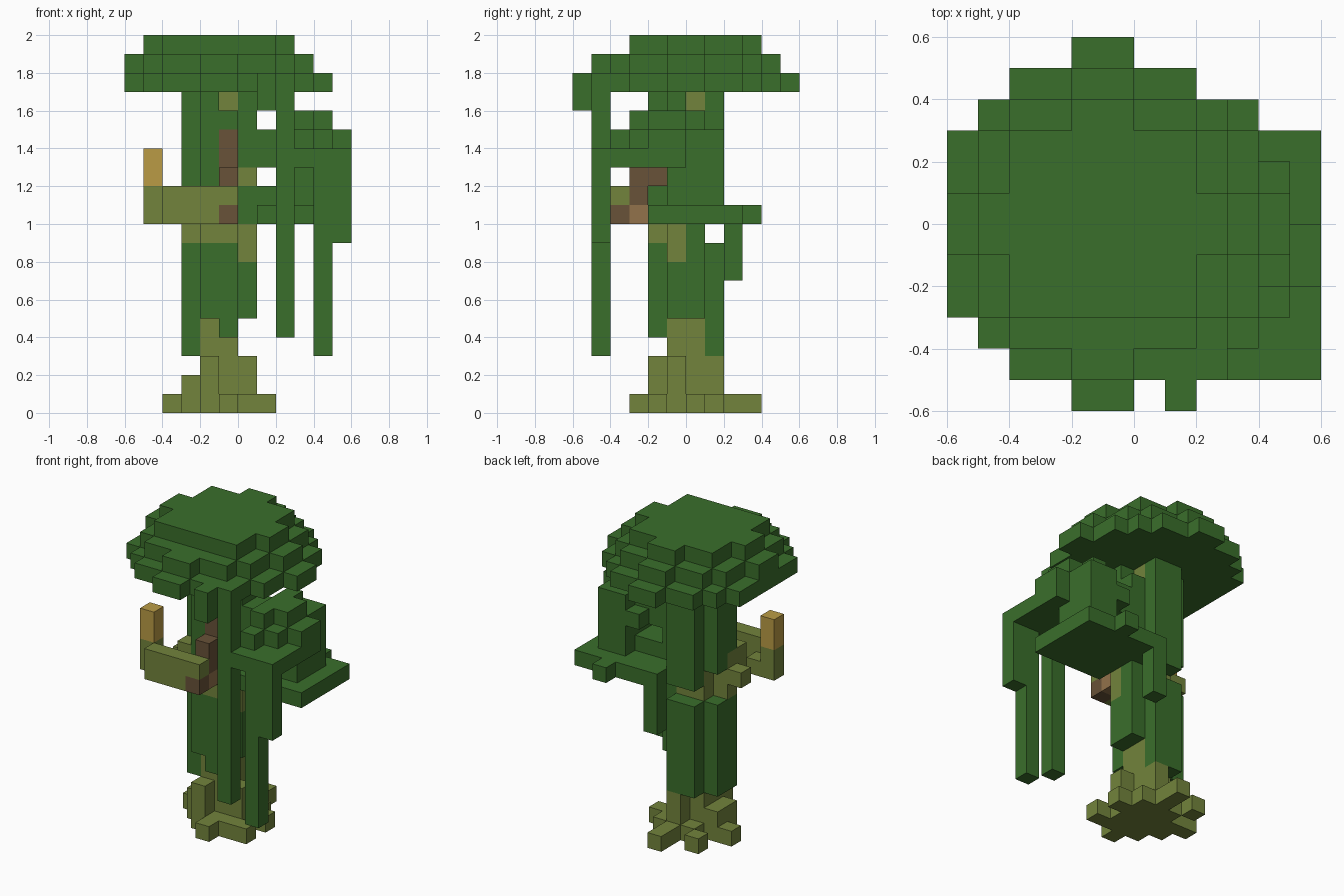
import bpy
import bmesh
from itertools import product
from mathutils import Vector

default_cube = bpy.data.objects.get("Cube")
if default_cube:
    bpy.data.objects.remove(default_cube, do_unlink=True)

UNIT = 0.1  # edge length of one block


def make_material(name, colour):
    material = bpy.data.materials.new(name)
    material.use_nodes = True
    rgba = (*colour, 1)
    material.diffuse_color = rgba
    material.node_tree.nodes["Principled BSDF"].inputs["Base Color"].default_value = rgba
    return material


leaf_green = make_material("leaf green", (0.042, 0.156, 0.024))
moss_olive = make_material("moss olive", (0.17, 0.23, 0.045))
golden_wood = make_material("golden wood", (0.49, 0.33, 0.06))
dark_bark = make_material("dark bark", (0.14, 0.085, 0.04))
tan_bark = make_material("tan bark", (0.29, 0.17, 0.07))

occupied = set()  # cells already taken by earlier parts


def build_blocks(name, material, boxes):
    """Fuse boxes (x range, y range, z range in blocks) into one clean shell."""
    cells = set()
    for x, y, z in boxes:
        cells.update(product(range(*x), range(*y), range(*z)))
    cells -= occupied
    occupied.update(cells)
    bm = bmesh.new()
    corners = {}

    def corner(point):
        key = tuple(point)
        if key not in corners:
            corners[key] = bm.verts.new(Vector(key) * UNIT)
        return corners[key]

    for cell in sorted(cells):
        for axis, side in product(range(3), (0, 1)):
            neighbour = list(cell)
            neighbour[axis] += 2 * side - 1
            if tuple(neighbour) in cells:
                continue
            u, v = (axis + 1) % 3, (axis + 2) % 3
            loop = []
            for du, dv in ((0, 0), (1, 0), (1, 1), (0, 1)):
                point = list(cell)
                point[axis] += side
                point[u] += du
                point[v] += dv
                loop.append(corner(point))
            bm.faces.new(loop if side else loop[::-1])
    mesh = bpy.data.meshes.new(name)
    bm.to_mesh(mesh)
    bm.free()
    mesh.materials.append(material)
    obj = bpy.data.objects.new(name, mesh)
    bpy.context.collection.objects.link(obj)
    return obj


# Stepped canopy
build_blocks("canopy_bottom", leaf_green, [
    ((-6, 4), (-3, 3), (17, 18)), ((-5, 3), (-4, 4), (17, 18)),
    ((-4, 2), (-5, 5), (17, 18)), ((-2, 0), (-6, 6), (17, 18)),
    ((4, 5), (-1, 1), (17, 18)),
])
build_blocks("canopy_middle", leaf_green, [
    ((-5, 3), (-3, 3), (18, 19)), ((-4, 2), (-4, 4), (18, 19)),
    ((-2, 0), (-5, 5), (18, 19)), ((-6, 4), (-1, 1), (18, 19)),
])
build_blocks("canopy_top", leaf_green, [
    ((-4, 2), (-3, 3), (19, 20)), ((-5, 3), (-1, 1), (19, 20)),
    ((-2, 0), (3, 4), (19, 20)),
])

# Inner trunk, bare band and roots
build_blocks("trunk_core", moss_olive, [((-2, 0), (-1, 1), (0, 17))])
build_blocks("bare_band", moss_olive, [
    ((-2, 0), (-2, -1), (9, 10)), ((-3, -2), (-1, 0), (9, 10)),
    ((0, 1), (-1, 0), (8, 10)), ((0, 1), (-1, 0), (12, 13)),
])
build_blocks("roots", moss_olive, [
    ((-3, 1), (-1, 1), (0, 1)), ((-2, 0), (-2, 2), (0, 1)),
    ((-4, -3), (0, 1), (0, 1)), ((1, 2), (-2, -1), (0, 1)),
    ((1, 2), (0, 1), (0, 1)), ((0, 1), (-2, 2), (0, 1)),
    ((-1, 0), (-3, -2), (0, 1)), ((-1, 0), (2, 4), (0, 1)),
    ((-3, -2), (2, 3), (0, 1)), ((-3, -2), (-1, 1), (1, 2)),
    ((-2, -1), (-2, -1), (1, 3)), ((0, 1), (-1, 0), (1, 3)),
    ((-1, 0), (1, 2), (1, 3)),
])

# Side arm with its upright stub
build_blocks("arm", moss_olive, [
    ((-4, -1), (-4, -3), (10, 12)), ((-1, 0), (-4, -3), (11, 12)),
    ((-5, -4), (-3, -2), (10, 12)), ((-4, -3), (-3, -2), (10, 11)),
    ((-4, -2), (-1, 0), (10, 11)), ((-3, -2), (-2, 0), (10, 12)),
])
build_blocks("arm_tip", golden_wood, [((-5, -4), (-3, -2), (12, 14))])
build_blocks("inner_arm", tan_bark, [((-2, 0), (-3, -2), (10, 11))])
build_blocks("dark_branch", dark_bark, [
    ((-1, 0), (-4, -3), (10, 11)), ((-1, 0), (-3, -2), (11, 13)),
    ((-1, 0), (-2, -1), (12, 15)),
])

# Leafy sheath around the trunk
build_blocks("lower_sheath", leaf_green, [
    ((-3, -2), (-1, 1), (3, 9)), ((-2, -1), (-2, -1), (5, 9)),
    ((-1, 0), (-2, -1), (4, 9)), ((-2, 0), (1, 2), (3, 9)),
    ((0, 1), (-1, 1), (5, 9)), ((0, 1), (0, 1), (9, 10)),
])
build_blocks("upper_sheath", leaf_green, [
    ((-3, -2), (-1, 1), (11, 17)), ((-2, -1), (-2, -1), (10, 17)),
    ((-1, 0), (-2, -1), (15, 16)), ((-2, 0), (1, 2), (10, 17)),
    ((0, 1), (-1, 0), (10, 17)), ((0, 1), (0, 1), (10, 16)),
])

# Side foliage, its ledge and the links to the trunk
build_blocks("side_foliage", leaf_green, [
    ((2, 6), (-5, 0), (13, 14)), ((2, 5), (0, 2), (13, 14)),
    ((3, 4), (-4, 2), (14, 15)), ((4, 5), (-3, 2), (14, 15)),
    ((5, 6), (-2, 0), (14, 15)), ((3, 4), (-3, 1), (15, 16)),
    ((4, 5), (-2, 0), (15, 16)), ((1, 3), (-1, 1), (13, 15)),
])
build_blocks("ledge", leaf_green, [
    ((1, 6), (-2, 3), (10, 11)), ((3, 4), (3, 4), (10, 11)),
    ((1, 3), (-1, 1), (11, 12)), ((3, 5), (-1, 2), (11, 13)),
])

# Hanging vines
build_blocks("tall_vine", leaf_green, [
    ((2, 3), (-5, -4), (4, 18)), ((1, 2), (-6, -5), (16, 18)),
])
build_blocks("front_vines", leaf_green, [
    ((4, 5), (-5, -4), (3, 13)), ((5, 6), (-5, -4), (9, 13)),
])
build_blocks("back_vine", leaf_green, [((0, 1), (2, 3), (7, 11)), ((0, 1), (1, 2), (10, 11))])
